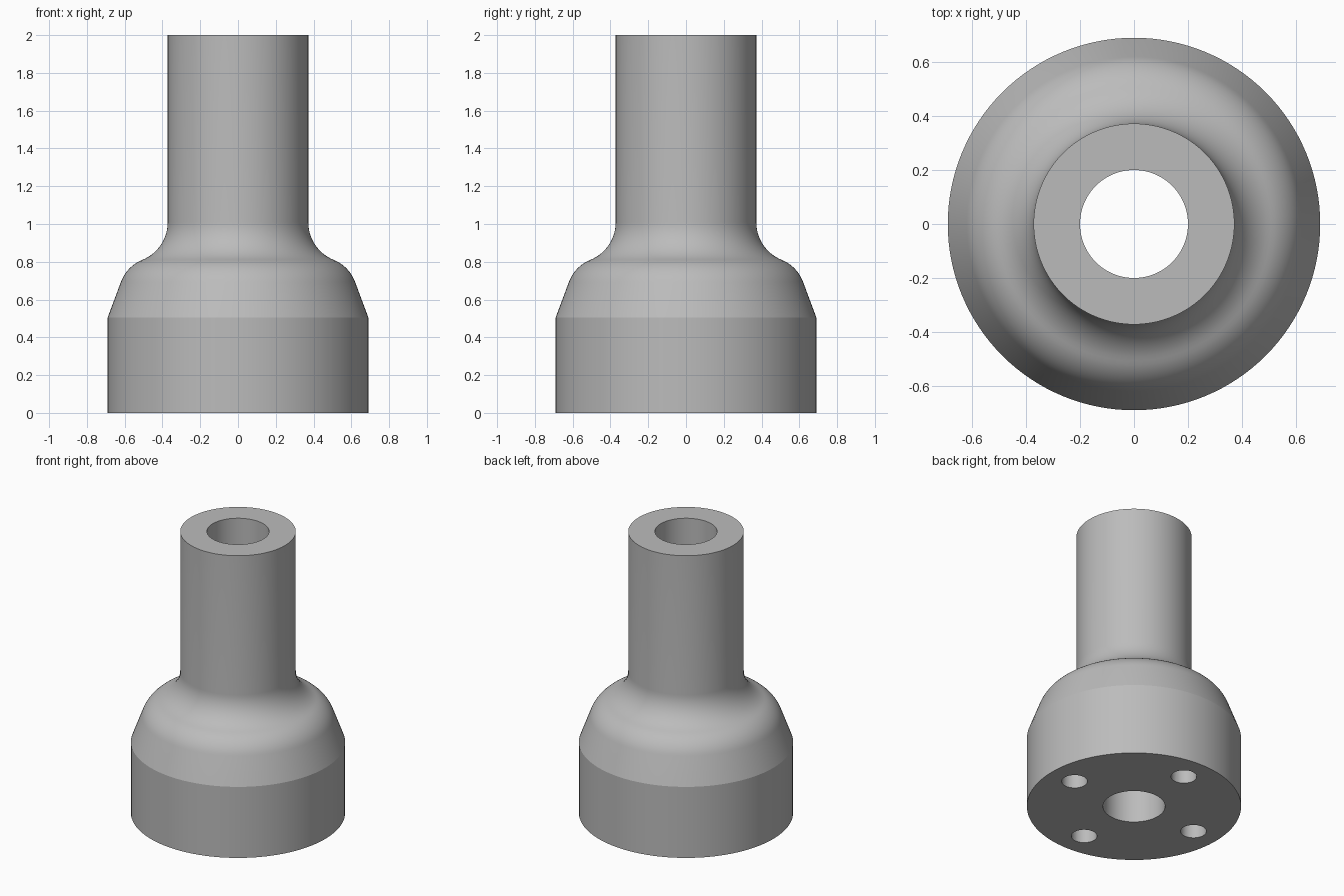
import bpy
import bmesh
from math import cos, sin, radians, tau
from mathutils import Vector

cube = bpy.data.objects.get("Cube")
if cube:
    bpy.data.objects.remove(cube, do_unlink=True)

SEGMENTS = 128
BORE, NECK, BASE, HEIGHT = 0.2, 0.372, 0.69, 2.0
HOLE_RADIUS, HOLE_CIRCLE, HOLE_DEPTH = 0.083, 0.5, 0.4

grey = bpy.data.materials.new("plain_grey")
grey.use_nodes = True
colour = (0.5, 0.5, 0.5, 1)
grey.diffuse_color = colour
grey.node_tree.nodes["Principled BSDF"].inputs["Base Color"].default_value = colour


def arc(centre, radius, start, end, steps):
    """Points (radius, height) along an arc, angles in degrees."""
    angles = [radians(start + (end - start) * i / steps) for i in range(steps + 1)]
    return [(centre[0] + radius * cos(a), centre[1] + radius * sin(a)) for a in angles]


# Half section: base, tapered shoulder, concave fillet, neck, then the bore
FILLET, FILLET_CENTRE, TURN = 0.216, (NECK + 0.216, 1.01), 248
SHOULDER = 0.2
shoulder_centre = (FILLET_CENTRE[0] + (FILLET + SHOULDER) * cos(radians(TURN)),
                   FILLET_CENTRE[1] + (FILLET + SHOULDER) * sin(radians(TURN)))
profile = [(BORE, 0), (BASE, 0), (BASE, 0.505)]
profile += arc(shoulder_centre, SHOULDER, 20, TURN - 180, 10)
profile += arc(FILLET_CENTRE, FILLET, TURN, 180, 14)[1:]
profile += [(NECK, HEIGHT), (BORE, HEIGHT)]

# Revolve the closed section around the vertical axis
bm = bmesh.new()
verts = [bm.verts.new((r, 0, z)) for r, z in profile]
edges = [bm.edges.new((a, b)) for a, b in zip(verts, verts[1:] + verts[:1])]
bmesh.ops.spin(bm, geom=verts + edges, cent=(0, 0, 0), axis=(0, 0, 1),
               angle=tau, steps=SEGMENTS, use_merge=True)
bmesh.ops.remove_doubles(bm, verts=bm.verts, dist=1e-5)
bmesh.ops.recalc_face_normals(bm, faces=bm.faces)
mesh = bpy.data.meshes.new("flanged_sleeve")
bm.to_mesh(mesh)
bm.free()
mesh.materials.append(grey)
sleeve = bpy.data.objects.new("flanged_sleeve", mesh)
bpy.context.collection.objects.link(sleeve)
bpy.context.view_layer.objects.active = sleeve

# Four blind bolt holes in the underside
for i in range(4):
    place = Vector((HOLE_CIRCLE * cos(i * tau / 4), HOLE_CIRCLE * sin(i * tau / 4), 0))
    bpy.ops.mesh.primitive_cylinder_add(vertices=48, radius=HOLE_RADIUS,
                                        depth=2 * HOLE_DEPTH, location=place)
    drill = bpy.context.object
    drill.name = "bolt_hole_drill"
    drill.hide_render = True
    drill.data.materials.append(grey)
    bpy.context.view_layer.objects.active = sleeve
    cut = sleeve.modifiers.new("bolt_hole", 'BOOLEAN')
    cut.operation = 'DIFFERENCE'
    cut.solver = 'EXACT'
    cut.object = drill
    bpy.ops.object.modifier_apply(modifier=cut.name)
    bpy.data.objects.remove(drill, do_unlink=True)

# Smooth round surfaces, keeping the rims crisp
bpy.ops.object.select_all(action='DESELECT')
sleeve.select_set(True)
bpy.context.view_layer.objects.active = sleeve
bpy.ops.object.shade_smooth_by_angle(angle=radians(15))
